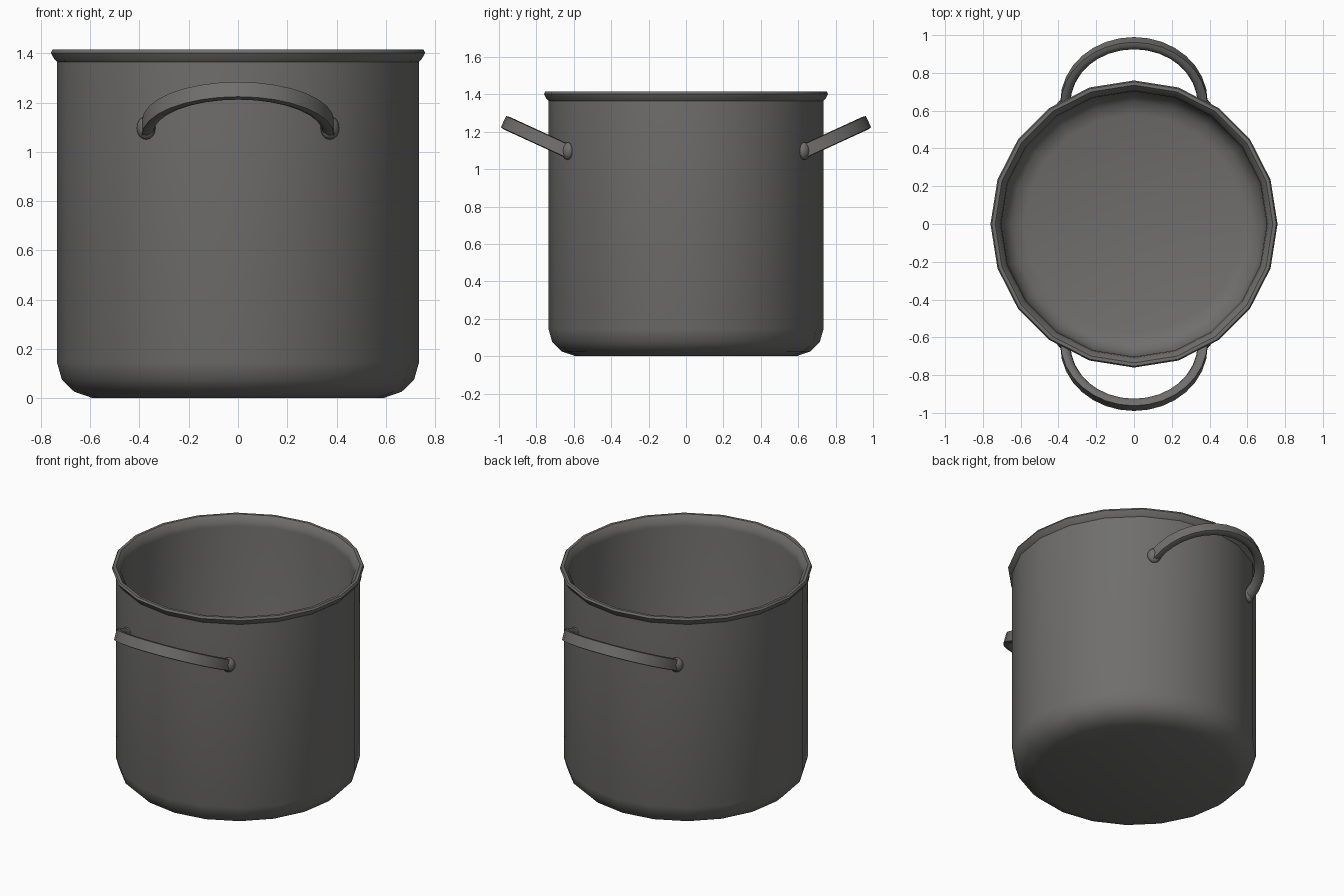
import bpy, bmesh, math
from mathutils import Vector, Matrix

if "Cube" in bpy.data.objects:
    bpy.data.objects.remove(bpy.data.objects["Cube"])

steel = bpy.data.materials.new("dark_grey_metal")
steel.diffuse_color = (0.16, 0.157, 0.153, 1)
steel.use_nodes = True
steel.node_tree.nodes["Principled BSDF"].inputs["Base Color"].default_value = steel.diffuse_color


def finish(bm, name, angle):
    bmesh.ops.recalc_face_normals(bm, faces=bm.faces)
    me = bpy.data.meshes.new(name)
    bm.to_mesh(me)
    bm.free()
    me.materials.append(steel)
    ob = bpy.data.objects.new(name, me)
    bpy.context.collection.objects.link(ob)
    bpy.ops.object.select_all(action='DESELECT')
    ob.select_set(True)
    bpy.context.view_layer.objects.active = ob
    bpy.ops.object.shade_smooth_by_angle(angle=math.radians(angle))
    return ob


def bridge(bm, rings):
    for a, b in zip(rings, rings[1:]):
        n = len(a)
        for i in range(n):
            j = (i + 1) % n
            bm.faces.new((a[i], a[j], b[j], b[i]))
    bm.faces.new(rings[0])
    bm.faces.new(rings[-1])


# Pot: 20-sided lathe from outer base, over the rim, to the inner floor
SIDES = 20
profile = [(0.59, 0.003), (0.665, 0.026), (0.715, 0.075), (0.735, 0.145),
           (0.735, 1.365), (0.745, 1.375), (0.76, 1.402), (0.753, 1.415),
           (0.735, 1.415), (0.708, 1.385), (0.703, 1.35),
           (0.703, 0.16), (0.685, 0.10), (0.645, 0.06), (0.58, 0.04)]
bm = bmesh.new()
rings = []
for r, z in profile:
    rings.append([bm.verts.new((r * math.cos(k * math.tau / SIDES),
                                r * math.sin(k * math.tau / SIDES), z))
                  for k in range(SIDES)])
bridge(bm, rings)
# base disc reaches the ground
for v in rings[0]:
    v.co.z = 0
finish(bm, "pot_body", 40)

# Handles: tilted half-ellipse loops with a flattened outer side
section = [(0.024, -0.033), (0.024, 0.033), (0.004, 0.037), (-0.02, 0.026),
           (-0.029, 0.0), (-0.02, -0.026), (0.004, -0.037)]
STEPS = 16
for side, label in ((-1, "front"), (1, "back")):
    out = Vector((0, 0.32 * side, 0.147))
    tilt = out.normalized()
    perp = tilt.cross(Vector((1, 0, 0))).normalized()
    start = Vector((0, 0.634 * side, 1.097))
    bm = bmesh.new()
    rings = []
    for k in range(STEPS + 1):
        t = math.pi * k / STEPS
        c = start + Vector((0.366 * math.cos(t), 0, 0)) + out * math.sin(t)
        n = (Vector((1, 0, 0)) * math.cos(t) * out.length
             + tilt * math.sin(t) * 0.366).normalized()
        rings.append([bm.verts.new(c + n * u + perp * w) for u, w in section])
    bridge(bm, rings)
    finish(bm, label + "_handle", 60)

    # Rounded mounting knobs where the handle meets the wall
    for sx in (-1, 1):
        a = math.atan2(0.634 * side, 0.373 * sx)
        m = (Matrix.Translation((0.373 * sx, 0.634 * side, 1.097))
             @ Matrix.Rotation(a, 4, 'Z')
             @ Matrix.Diagonal((0.028, 0.042, 0.047, 1)))
        bm = bmesh.new()
        bmesh.ops.create_uvsphere(bm, u_segments=12, v_segments=8,
                                  radius=1, matrix=m)
        finish(bm, label + "_handle_knob_" + ("left" if sx < 0 else "right"), 60)
